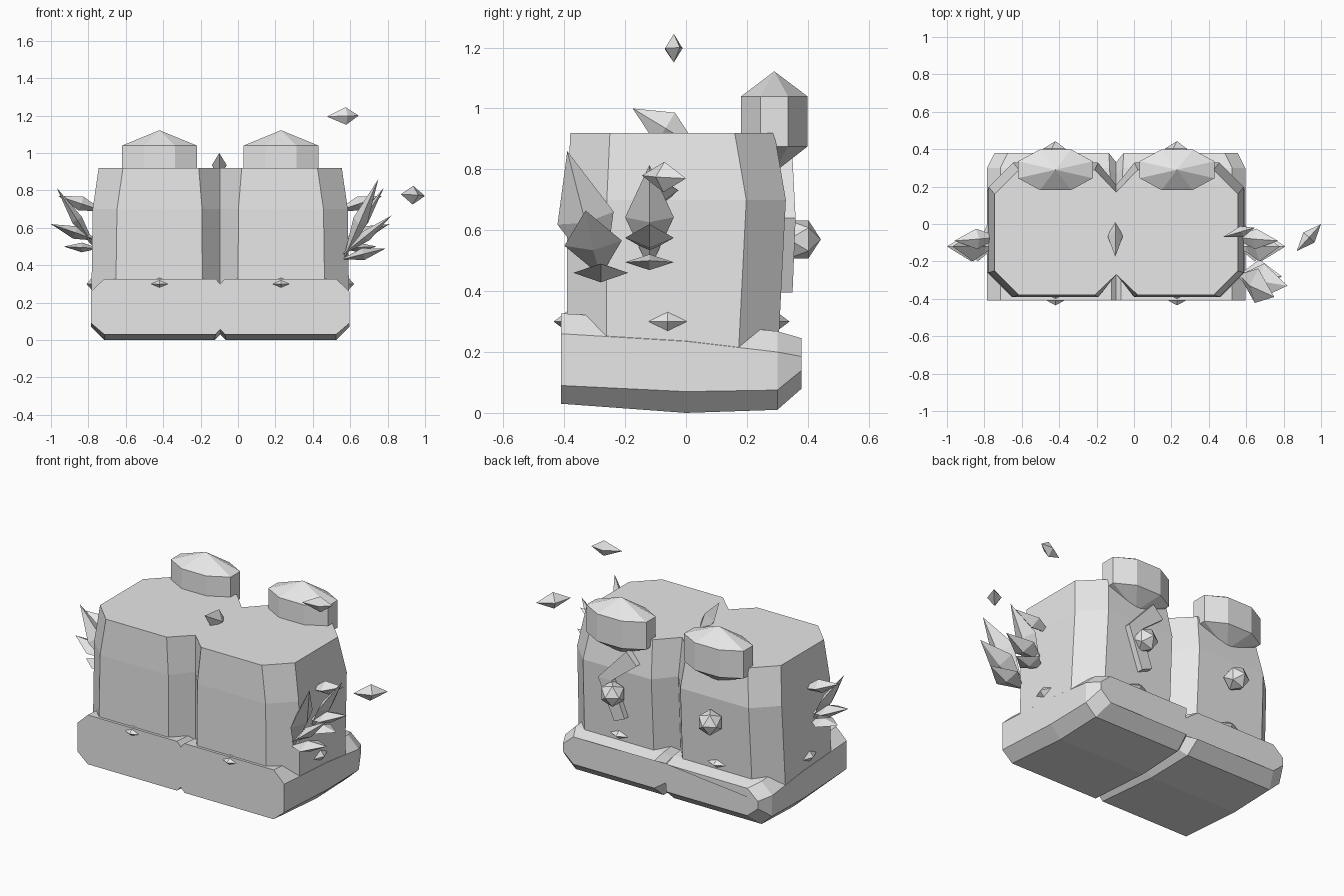
import bpy
import bmesh
import math
from mathutils import Vector, Matrix

if "Cube" in bpy.data.objects:
    bpy.data.objects.remove(bpy.data.objects["Cube"], do_unlink=True)

MID = -0.095  # symmetry plane of the body

stone = bpy.data.materials.new("pale_grey")
stone.use_nodes = True
stone.diffuse_color = (0.8, 0.8, 0.8, 1)
stone.node_tree.nodes["Principled BSDF"].inputs["Base Color"].default_value = (0.8, 0.8, 0.8, 1)


def finish(name, bm):
    bmesh.ops.recalc_face_normals(bm, faces=bm.faces)
    mesh = bpy.data.meshes.new(name)
    bm.to_mesh(mesh)
    bm.free()
    mesh.materials.append(stone)
    obj = bpy.data.objects.new(name, mesh)
    bpy.context.scene.collection.objects.link(obj)
    return obj


def mirrored_ring(half):
    """Close a half outline whose end points lie on the symmetry plane."""
    ring = half + [(-x, y, z) for x, y, z in half[-2:0:-1]]
    return [(x + MID, y, z) for x, y, z in ring]


def loft(name, rings):
    bm = bmesh.new()
    loops = [[bm.verts.new(p) for p in ring] for ring in rings]
    count = len(loops[0])
    for low, high in zip(loops, loops[1:]):
        for i in range(count):
            j = (i + 1) % count
            bm.faces.new((low[i], low[j], high[j], high[i]))
    bm.faces.new(loops[0])
    bm.faces.new(loops[-1])
    return finish(name, bm)


def crystal(name, tip, tail, wide, thin, side=(0, 1, 0), belly=0.5):
    """Four-sided double-pointed shard."""
    tip, tail = Vector(tip), Vector(tail)
    axis = (tip - tail).normalized()
    b = axis.cross(Vector(side)).normalized()
    a = b.cross(axis)
    mid = tail.lerp(tip, belly)
    bm = bmesh.new()
    waist = [bm.verts.new(mid + d) for d in (a * wide, b * thin, -a * wide, -b * thin)]
    for end in (bm.verts.new(tip), bm.verts.new(tail)):
        for i in range(4):
            bm.faces.new((waist[i], waist[(i + 1) % 4], end))
    return finish(name, bm)


def flip(p):
    return (2 * MID - p[0], p[1], p[2])


# Body: two chamfered blocks joined at a notch
def body_ring(z, out, front, back, inner):
    c = 0.13
    half = [(0, -0.27, z), (inner, front, z), (out - c, front, z), (out, front + c, z),
            (out, back - c, z), (out - c, back, z), (inner, back, z), (0, back - 0.12, z)]
    return mirrored_ring(half)


loft("body", [body_ring(0.15, 0.69, -0.392, 0.3, 0.095),
              body_ring(0.7, 0.682, -0.39, 0.328, 0.097),
              body_ring(0.92, 0.65, -0.38, 0.29, 0.115)])


# Base: chamfered slab, lower at the back
def base_ring(y, bottom, side_low, side_high, top, out, inner, dip, notch_y):
    edge = out - 0.07
    half = [(0, notch_y, bottom + dip), (inner, y, bottom), (edge, y, bottom),
            (out, y, side_low), (out, y, side_high), (edge, y, top),
            (inner, y, top), (0, notch_y, top - dip)]
    return mirrored_ring(half)


loft("base", [base_ring(-0.41, 0.03, 0.09, 0.26, 0.327, 0.69, 0.025, 0.027, -0.41),
              base_ring(0, 0, 0.07, 0.235, 0.3, 0.69, 0.03, 0.03, 0),
              base_ring(0.3, 0.01, 0.075, 0.2, 0.268, 0.69, 0.035, 0.035, 0.27),
              base_ring(0.38, 0.08, 0.14, 0.185, 0.245, 0.65, 0.04, 0.025, 0.33)])

# Back towers, studs and small shards on each half
for label, s in (("left", 1), ("right", -1)):
    cx = MID + s * 0.325

    bm = bmesh.new()
    rows = []
    for z in (0.875, 1.04):
        row = []
        for k in range(8):
            t = math.radians(22.5 + 45 * k)
            row.append(bm.verts.new((cx + 0.216 * math.cos(t), 0.29 + 0.118 * math.sin(t), z)))
        rows.append(row)
    apexes = [bm.verts.new((cx, 0.29, z)) for z in (0.79, 1.122)]
    for i in range(8):
        j = (i + 1) % 8
        bm.faces.new((rows[0][i], rows[0][j], rows[1][j], rows[1][i]))
        for row, apex in zip(rows, apexes):
            bm.faces.new((row[i], row[j], apex))
    finish(label + "_tower", bm)

    bm = bmesh.new()
    bmesh.ops.create_icosphere(bm, subdivisions=1, radius=0.073,
                               matrix=Matrix.Translation((cx, 0.37, 0.57))
                               @ Matrix.Rotation(math.radians(90), 4, "X"))
    finish(label + "_back_stud", bm)

    for part, y in (("front", -0.39), ("back", 0.295)):
        crystal(f"{label}_{part}_shard", (cx + 0.083, y, 0.3), (cx - 0.083, y, 0.3), 0.045, 0.034)
    sx = MID + s * 0.685
    crystal(label + "_side_shard", (sx, 0.01, 0.3), (sx, -0.13, 0.3), 0.03, 0.034, side=(1, 0, 0))

# Side crystal fans: tip, tail, half width, half thickness
fan = [((0.78, -0.12, 0.815), (0.56, -0.12, 0.47), 0.08, 0.03),
       ((0.81, -0.12, 0.62), (0.55, -0.12, 0.53), 0.08, 0.035),
       ((0.74, -0.12, 0.5), (0.55, -0.12, 0.49), 0.08, 0.026),
       ((0.77, -0.09, 0.77), (0.53, -0.07, 0.69), 0.055, 0.04)]
front_fan = [((0.75, -0.39, 0.86), (0.56, -0.27, 0.42), 0.095, 0.04),
             ((0.82, -0.33, 0.665), (0.55, -0.28, 0.45), 0.095, 0.03),
             ((0.79, -0.28, 0.49), (0.55, -0.28, 0.43), 0.09, 0.032)]
for i, (tip, tail, wide, thin) in enumerate(fan):
    crystal(f"left_crystal_{i}", tip, tail, wide, thin)
    crystal(f"right_crystal_{i}", flip(tip), flip(tail), wide, thin)
for i, (tip, tail, wide, thin) in enumerate(front_fan):
    crystal(f"left_front_crystal_{i}", tip, tail, wide, thin)

# Crystal on the top and two floating shards
crystal("top_crystal", (-0.1, -0.175, 1.0), (-0.1, 0.04, 0.87), 0.04, 0.06, side=(1, 0, 0))
crystal("upper_floating_shard", (0.645, -0.02, 1.2), (0.475, -0.07, 1.195), 0.03, 0.047, belly=0.6)
crystal("side_floating_shard", (1.0, 0.0, 0.77), (0.87, -0.145, 0.78), 0.04, 0.05, side=(1, -1, 0))

# Bent bar on the back of the left half
path = [Vector((0.12, 0.325, 0.8)), Vector((0.29, 0.335, 0.64)), Vector((0.2, 0.325, 0.41))]
rings = []
for p, across in zip(path, ((0.035, 0.035), (0.045, 0.0), (0.035, -0.015))):
    d = Vector((across[0], 0, across[1]))
    depth = Vector((0, 0.025, 0))
    rings.append([p + d + depth, p - d + depth, p - d - depth, p + d - depth])
loft("bent_bar", rings)
